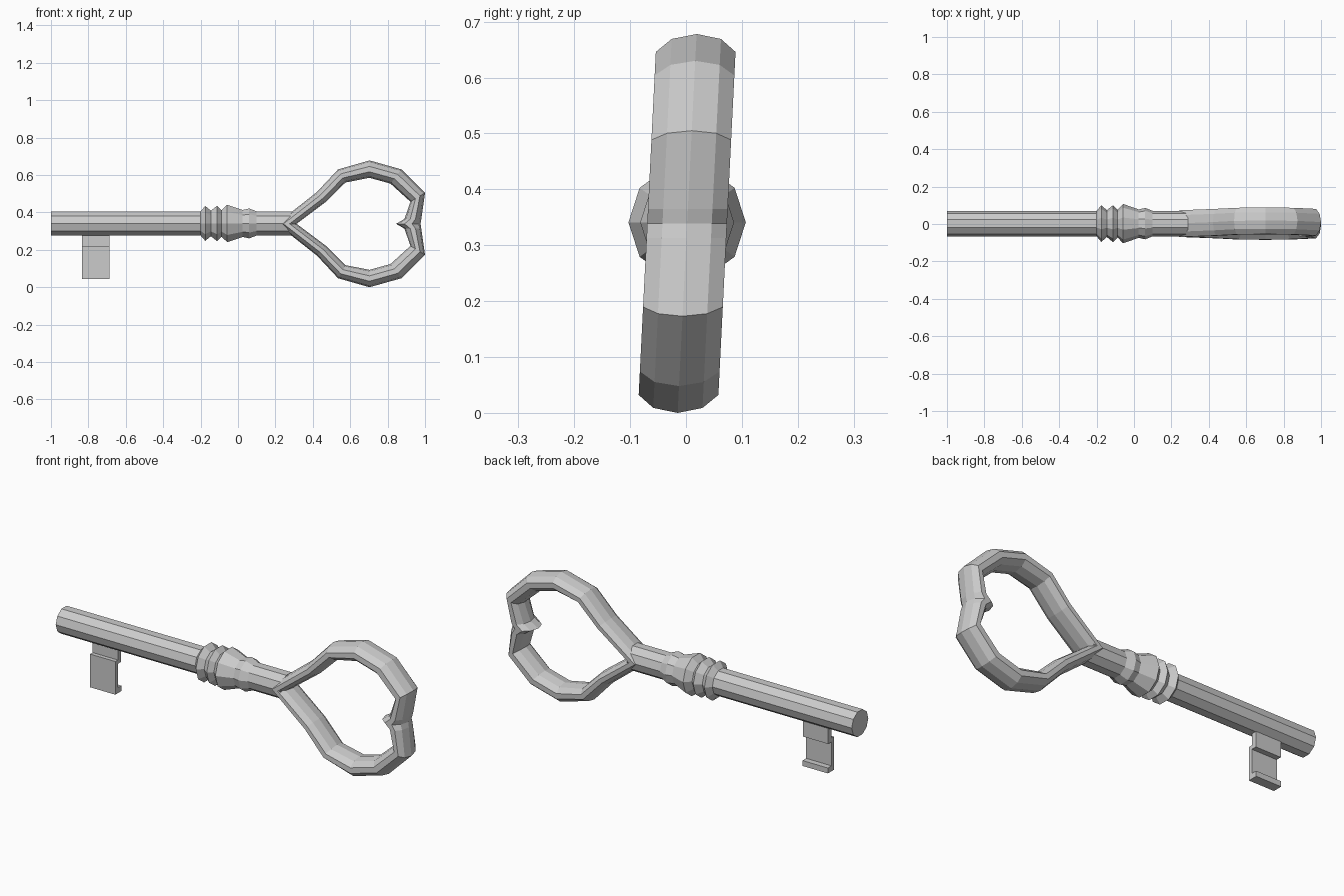
import bpy
import bmesh
from math import cos, sin, tau

if "Cube" in bpy.data.objects:
    bpy.data.objects.remove(bpy.data.objects["Cube"])

SIDES = 10
AXIS_Z = 0.339


def make_object(name, bm):
    bmesh.ops.recalc_face_normals(bm, faces=bm.faces)
    mesh = bpy.data.meshes.new(name)
    bm.to_mesh(mesh)
    bm.free()
    obj = bpy.data.objects.new(name, mesh)
    bpy.context.collection.objects.link(obj)
    return obj


def loft(name, rings, closed):
    """Skin equal-sized rings of points, joined end to end or capped."""
    bm = bmesh.new()
    loops = [[bm.verts.new(p) for p in ring] for ring in rings]
    pairs = list(zip(loops, loops[1:]))
    if closed:
        pairs.append((loops[-1], loops[0]))
    else:
        bm.faces.new(loops[0])
        bm.faces.new(loops[-1])
    for a, b in pairs:
        n = len(a)
        for i in range(n):
            j = (i + 1) % n
            bm.faces.new((a[i], a[j], b[j], b[i]))
    return make_object(name, bm)


ANGLES = [tau * i / SIDES for i in range(SIDES)]

# Shaft with turned collar: (x, radius)
shaft_profile = [(-1.0, 0.068), (-0.20, 0.068), (-0.175, 0.098), (-0.145, 0.072),
                 (-0.112, 0.099), (-0.088, 0.074), (-0.058, 0.105), (0.025, 0.076),
                 (0.06, 0.084), (0.10, 0.068), (0.29, 0.068)]
loft("key_shaft",
     [[(x, 0.002 + r * cos(a), AXIS_Z + 0.002 + r * sin(a)) for a in ANGLES]
      for x, r in shaft_profile], closed=False)

# Heart-shaped bow: upper half as (outer x, outer height, inner x, inner height)
tip = (0.206, 0.0, 0.313, 0.0)
upper = [(0.422, 0.170, 0.468, 0.116), (0.535, 0.291, 0.575, 0.221),
         (0.703, 0.339, 0.703, 0.246), (0.874, 0.291, 0.815, 0.215),
         (1.0, 0.166, 0.922, 0.118), (0.980, 0.026, 0.890, 0.026)]
notch = (0.976, 0.0, 0.845, 0.0)
lower = [(ox, -oz, ix, -iz) for ox, oz, ix, iz in reversed(upper)]


def bow_ring(ox, oz, ix, iz):
    ring = []
    for a in ANGLES:
        t = 0.5 + 0.5 * cos(a)
        x, z = ix + (ox - ix) * t, iz + (oz - iz) * t
        # slight lean of the whole bow
        ring.append((x, 0.002 + 0.075 * sin(a) + 0.05 * z, AXIS_Z + z))
    return ring


loft("heart_bow", [bow_ring(*p) for p in [tip] + upper + [notch] + lower], closed=True)

# Stepped bit under the shaft end: (y, z) profile extruded along x
bit_profile = [(-0.002, 0.30), (-0.002, 0.217), (-0.023, 0.217), (-0.023, 0.045),
               (0.027, 0.045), (0.027, 0.073), (-0.003, 0.073), (-0.003, 0.197),
               (0.025, 0.197), (0.025, 0.30)]
loft("key_bit", [[(x, y, z) for y, z in bit_profile] for x in (-0.833, -0.688)],
     closed=False)
